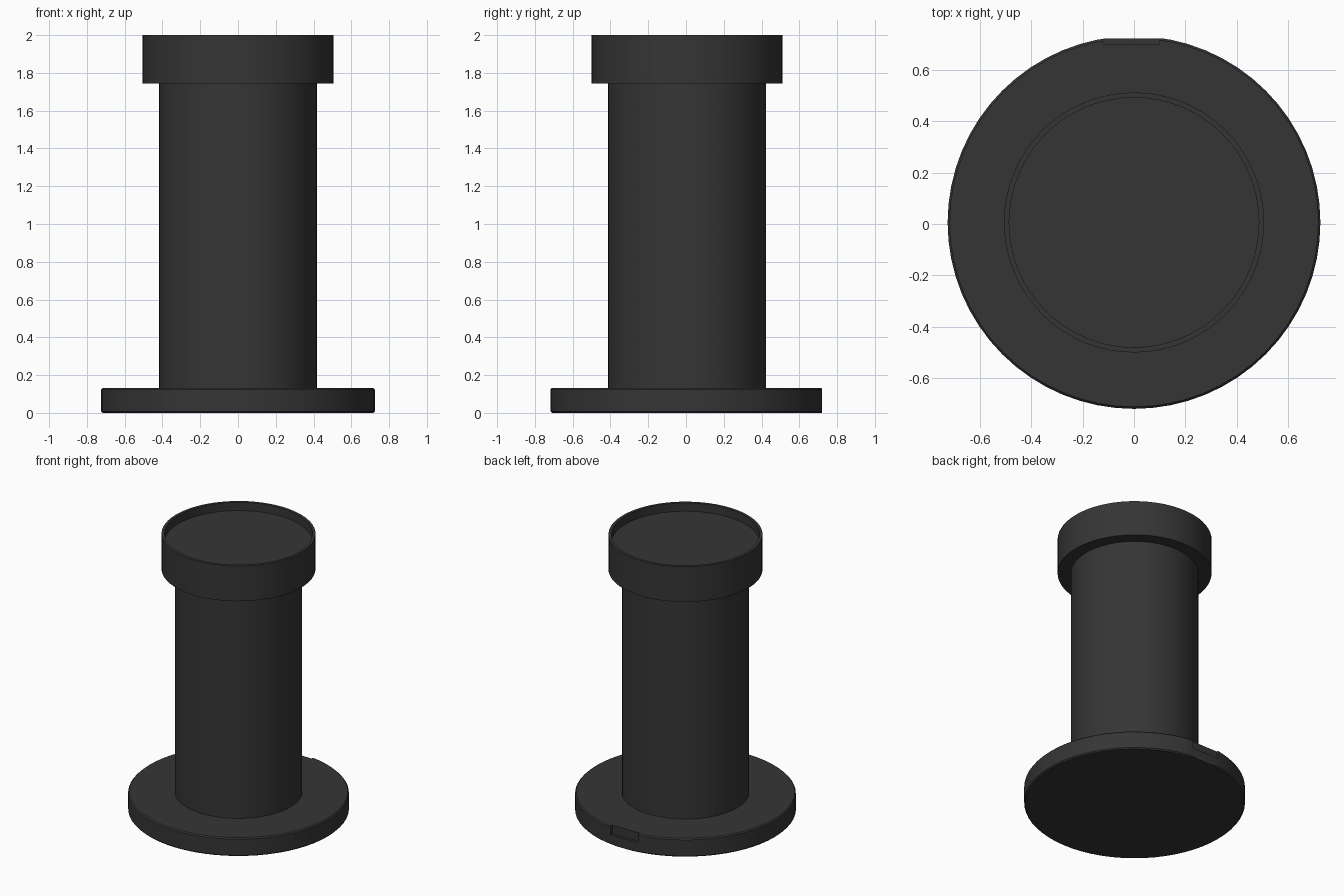
import bpy, bmesh, math
from mathutils import Vector

if "Cube" in bpy.data.objects:
    bpy.data.objects.remove(bpy.data.objects["Cube"], do_unlink=True)

AXIS_Y = 0.006   # the flat at the back shifts the axis slightly

charcoal = bpy.data.materials.new("charcoal")
charcoal.use_nodes = True
colour = (0.036, 0.036, 0.036, 1)
charcoal.diffuse_color = colour
charcoal.node_tree.nodes["Principled BSDF"].inputs["Base Color"].default_value = colour


def add_object(name, bm):
    mesh = bpy.data.meshes.new(name)
    bmesh.ops.recalc_face_normals(bm, faces=bm.faces)
    bm.to_mesh(mesh)
    bm.free()
    mesh.materials.append(charcoal)
    obj = bpy.data.objects.new(name, mesh)
    bpy.context.collection.objects.link(obj)
    return obj


def lathe(name, profile, segments=64):
    """Revolve (radius, height) points about z and close both ends."""
    bm = bmesh.new()
    rings = []
    for r, z in profile:
        angles = [2 * math.pi * i / segments for i in range(segments)]
        rings.append([bm.verts.new((r * math.cos(a), AXIS_Y + r * math.sin(a), z))
                      for a in angles])
    for low, high in zip(rings, rings[1:]):
        for i in range(segments):
            j = (i + 1) % segments
            bm.faces.new((low[i], low[j], high[j], high[i]))
    bm.faces.new(rings[0])
    bm.faces.new(rings[-1])
    return add_object(name, bm)


def cut_box(target, low, high):
    """Subtract an axis-aligned box from the target."""
    low, high = Vector(low), Vector(high)
    bm = bmesh.new()
    bmesh.ops.create_cube(bm, size=1)
    bmesh.ops.scale(bm, vec=high - low, verts=bm.verts)
    bmesh.ops.translate(bm, vec=(low + high) / 2, verts=bm.verts)
    cutter = add_object("cutter", bm)
    cutter.hide_render = True
    mod = target.modifiers.new("cut", 'BOOLEAN')
    mod.operation = 'DIFFERENCE'
    mod.solver = 'EXACT'
    mod.object = cutter
    bpy.context.view_layer.objects.active = target
    bpy.ops.object.modifier_apply(modifier=mod.name)
    bpy.data.objects.remove(cutter, do_unlink=True)


# Round base with softened edges, a flat at the back and a shallow notch
base = lathe("base_flange", [(0.716, 0), (0.724, 0.008), (0.724, 0.125), (0.716, 0.133)])
cut_box(base, (-1, 0.72, -1), (1, 1, 1))
cut_box(base, (-0.12, 0.70, 0.07), (0.10, 1, 1))

# Central column
column = lathe("column", [(0.418, 0.12), (0.418, 1.76)])

# Wide cap with a thin raised rim
cap = lathe("cap", [(0.505, 1.745), (0.505, 2), (0.485, 2), (0.485, 1.94)])

bpy.ops.object.select_all(action='DESELECT')
for obj in (base, column, cap):
    obj.select_set(True)
bpy.context.view_layer.objects.active = base
bpy.ops.object.shade_smooth_by_angle(angle=math.radians(30))
